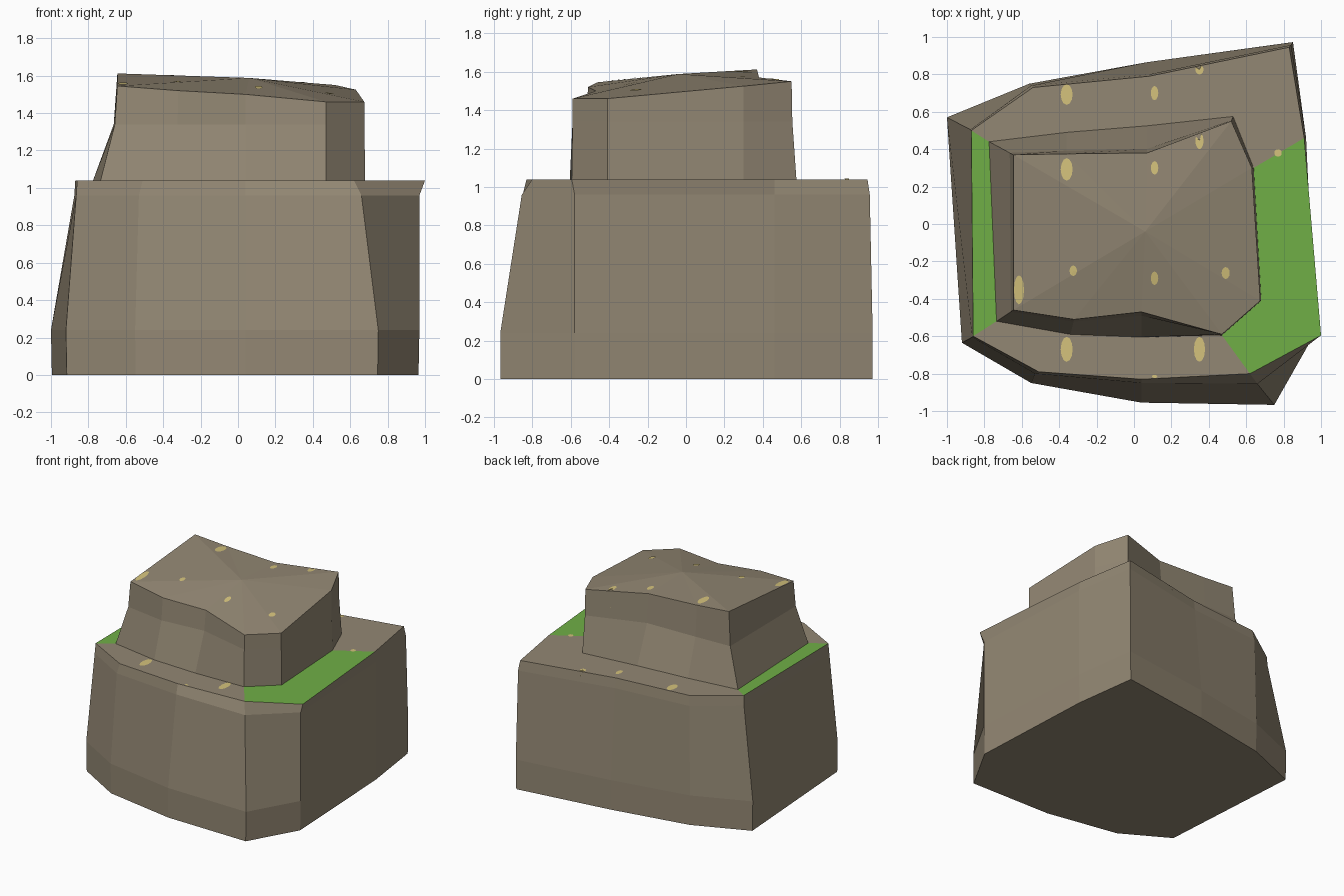
import bpy, bmesh, math
from mathutils import Vector
from mathutils.bvhtree import BVHTree

if "Cube" in bpy.data.objects:
    bpy.data.objects.remove(bpy.data.objects["Cube"])


def material(name, rgb):
    m = bpy.data.materials.new(name)
    m.diffuse_color = (*rgb, 1)
    m.use_nodes = True
    m.node_tree.nodes["Principled BSDF"].inputs["Base Color"].default_value = m.diffuse_color
    return m


stone = material("stone", (0.29, 0.243, 0.172))
grass = material("grass", (0.16, 0.43, 0.062))
gold = material("pale_gold", (0.66, 0.54, 0.20))


def finish(bm, name, mats):
    me = bpy.data.meshes.new(name)
    bm.to_mesh(me)
    for m in mats:
        me.materials.append(m)
    ob = bpy.data.objects.new(name, me)
    bpy.context.collection.objects.link(ob)
    return ob


def at(ring, z):
    return [(x, y, z) for x, y in ring]


def loft(bm, rings):
    """Bridge rings listed clockwise from above, lowest first."""
    rows = [[bm.verts.new(p) for p in r] for r in rings]
    bands = []
    for lo, up in zip(rows, rows[1:]):
        n = len(lo)
        bands.append([bm.faces.new((lo[(i + 1) % n], lo[i], up[i], up[(i + 1) % n]))
                      for i in range(n)])
    return rows, bands


# Outlines: left back, back, right back, right, right front, front, left front
foot = [(-1, .57), (-.56, .75), (.07, .865), (.85, .972), (.92, .46),
        (.97, -.58), (.75, -.967), (.04, -.955), (-.55, -.85), (-.92, -.635)]
bevel = [(-.875, .505), (-.55, .74), (.08, .80), (.84, .957), (.92, .46),
         (.97, -.58), (.66, -.855), (.04, -.85), (-.53, -.80), (-.865, -.605)]
rim = [(-.87, .50), (-.54, .73), (.08, .79), (.83, .945), (.91, .46),
       (1, -.595), (.62, -.80), (.04, -.83), (-.51, -.79), (-.86, -.60)]
neck = [(-.775, .44), (-.36, .49), (.07, .525), (.53, .575), (.64, .30),
        (.68, -.41), (.47, -.595), (.04, -.605), (-.34, -.59), (-.735, -.52)]
crown = [(-.645, .37, 1.612), (-.36, .375, 1.59), (.07, .38, 1.57), (.52, .55, 1.55),
         (.63, .30, 1.525), (.675, -.41, 1.46), (.47, -.59, 1.46), (.04, -.47, 1.50),
         (-.32, -.51, 1.52), (-.645, -.46, 1.545)]

# Lower rock with its flat shoulder; grass on the left and right of the shoulder
low = bmesh.new()
ground = [(x * .995, y) for x, y in foot]
rows, bands = loft(low, [at(ground, 0), at(foot, .24), at(bevel, .96),
                         at(rim, 1.04), at(neck, 1.04)])
low.faces.new(rows[0])
for i in (4, 5, 9):
    bands[-1][i].material_index = 1
finish(low, "lower_rock", [stone, grass])

# Upper rock with a peaked, uneven top
up = bmesh.new()
waist = [(a[0] + .85 * (c[0] - a[0]), a[1] + .85 * (c[1] - a[1])) for a, c in zip(neck, crown)]
rows, _ = loft(up, [at(neck, 1.04), at(waist, 1.34), crown])
peak = up.verts.new((.06, -.04, 1.588))
for i, a in enumerate(rows[-1]):
    up.faces.new((rows[-1][(i + 1) % 10], a, peak))
finish(up, "upper_rock", [stone])

# Gold flecks laid on the upward faces: centre x, y and half sizes
flecks = [(-.36, .692, .032, .055), (-.36, .292, .032, .06), (-.36, -.67, .032, .067),
          (.11, .70, .02, .038), (.11, .30, .02, .036), (.11, -.29, .02, .036),
          (.11, -.815, .015, .008), (.35, .825, .022, .026), (.35, .445, .022, .045),
          (.35, -.67, .03, .067), (-.615, -.352, .027, .078), (-.325, -.25, .02, .028),
          (.49, -.262, .022, .032), (.77, .38, .02, .02)]
trees = [BVHTree.FromBMesh(low), BVHTree.FromBMesh(up)]


def drop(x, y):
    hits = [t.ray_cast(Vector((x, y, 3)), Vector((0, 0, -1)))[0] for t in trees]
    return Vector((x, y, max(h.z for h in hits if h) + .004))


bm = bmesh.new()
for x, y, rx, ry in flecks:
    c = bm.verts.new(drop(x, y))
    edge = [bm.verts.new(drop(x + rx * math.cos(k * math.tau / 12),
                              y + ry * math.sin(k * math.tau / 12))) for k in range(12)]
    for k in range(12):
        bm.faces.new((c, edge[k], edge[(k + 1) % 12]))
finish(bm, "gold_flecks", [gold])
